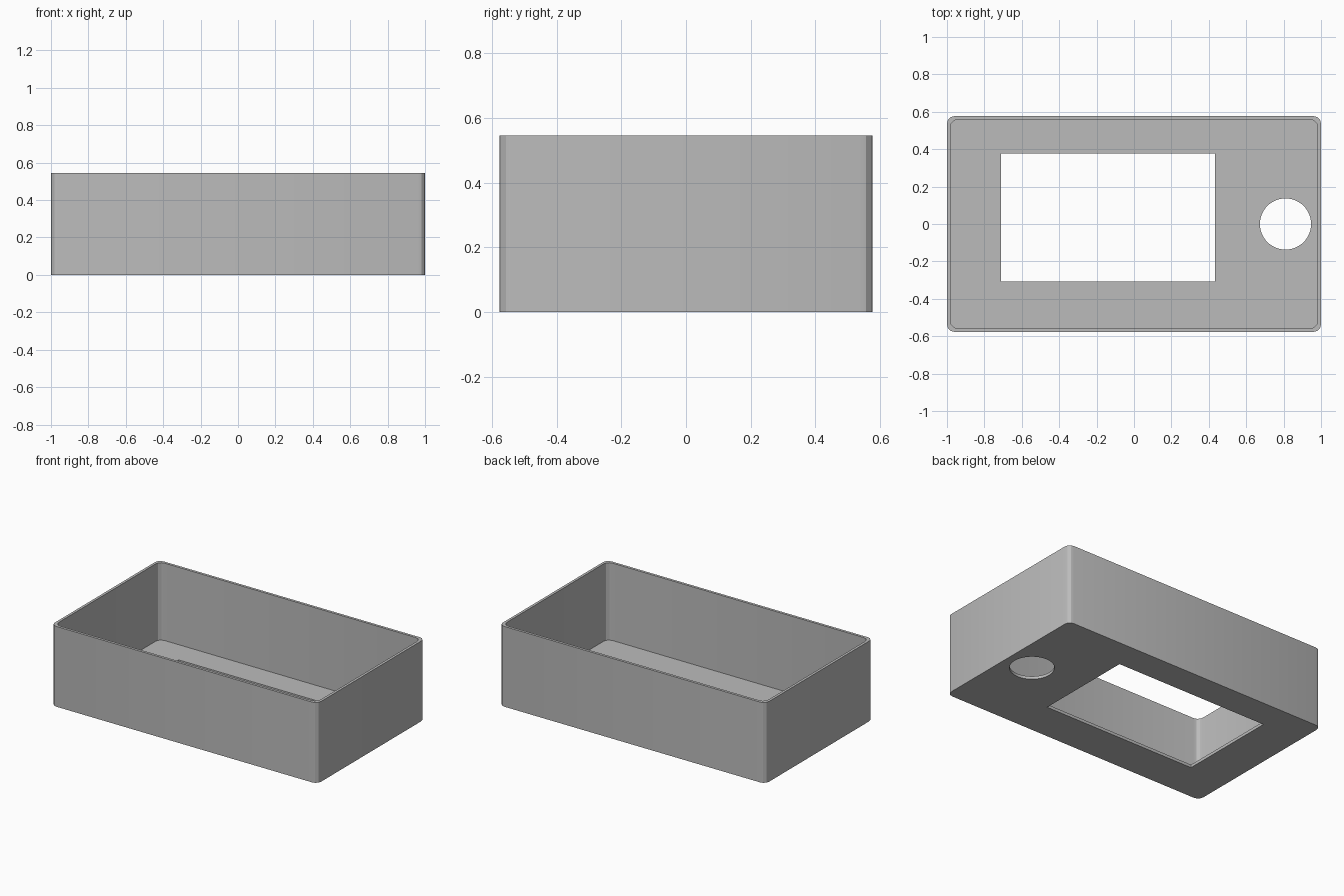
import bpy, bmesh
from math import sin, cos, pi, radians

if "Cube" in bpy.data.objects:
    bpy.data.objects.remove(bpy.data.objects["Cube"], do_unlink=True)

HALF_X, HALF_Y, HEIGHT = 1.0, 0.577, 0.545
WALL, FLOOR, RADIUS, CORNER_STEPS = 0.018, 0.02, 0.04, 3

grey = bpy.data.materials.new("matte_grey")
grey.use_nodes = True
grey.diffuse_color = (0.5, 0.5, 0.5, 1)
grey.node_tree.nodes["Principled BSDF"].inputs["Base Color"].default_value = (0.5, 0.5, 0.5, 1)


def rounded_outline(hx, hy, r):
    """Rectangle outline with chamfer-stepped round corners."""
    points = []
    for k, (sx, sy) in enumerate([(1, 1), (-1, 1), (-1, -1), (1, -1)]):
        for i in range(CORNER_STEPS + 1):
            a = (k + i / CORNER_STEPS) * pi / 2
            points.append((sx * (hx - r) + r * cos(a), sy * (hy - r) + r * sin(a)))
    return points


def circle_outline(x, y, r, n):
    return [(x + r * cos(2 * pi * i / n), y + r * sin(2 * pi * i / n)) for i in range(n)]


bm = bmesh.new()


def ring(points, z):
    """Closed loop of vertices and edges at one height."""
    verts = [bm.verts.new((x, y, z)) for x, y in points]
    for a, b in zip(verts, verts[1:] + verts[:1]):
        bm.edges.new((a, b))
    return verts


def bridge(low, high):
    n = len(low)
    for i in range(n):
        j = (i + 1) % n
        bm.faces.new((low[i], low[j], high[j], high[i]))


def fill(rings):
    """Flat face bounded by an outer ring and pierced by the others."""
    edges = []
    for verts in rings:
        for a, b in zip(verts, verts[1:] + verts[:1]):
            edges.append(bm.edges.get((a, b)))
    bmesh.ops.triangle_fill(bm, use_beauty=True, use_dissolve=False, edges=edges)


# Walls: outside, rim, inside
outer = rounded_outline(HALF_X, HALF_Y, RADIUS)
inner = rounded_outline(HALF_X - WALL, HALF_Y - WALL, RADIUS)
shell = [ring(outer, 0), ring(outer, HEIGHT), ring(inner, HEIGHT), ring(inner, FLOOR)]
for low, high in zip(shell, shell[1:]):
    bridge(low, high)

# Floor openings: rectangular window and round hole
window = [(-0.71, -0.307), (0.432, -0.307), (0.432, 0.378), (-0.71, 0.378)]
hole = circle_outline(0.81, 0, 0.137, 48)
below, above = [shell[0]], [shell[-1]]
for outline in (window, hole):
    low, high = ring(outline, 0), ring(outline, FLOOR)
    bridge(low, high)
    below.append(low)
    above.append(high)

# Floor underside and upper side
fill(below)
fill(above)
bmesh.ops.recalc_face_normals(bm, faces=bm.faces)

mesh = bpy.data.meshes.new("case_shell")
bm.to_mesh(mesh)
bm.free()
mesh.materials.append(grey)
case = bpy.data.objects.new("case_shell", mesh)
bpy.context.collection.objects.link(case)
bpy.context.view_layer.objects.active = case
case.select_set(True)
bpy.ops.object.shade_smooth_by_angle(angle=radians(20))
